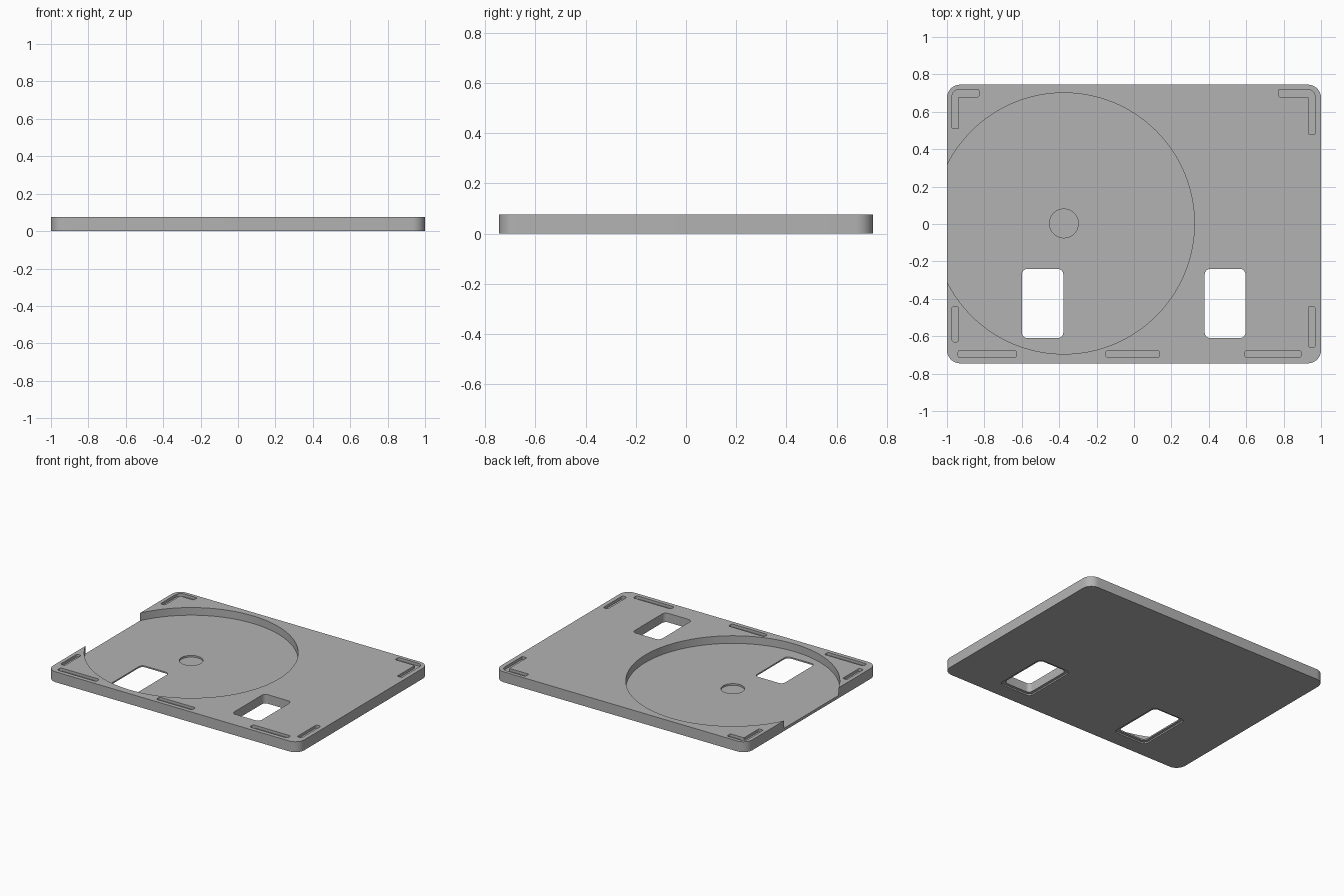
import bpy, bmesh

if "Cube" in bpy.data.objects:
    bpy.data.objects.remove(bpy.data.objects["Cube"], do_unlink=True)

HALF_Y = 0.745
TOP = 0.075
FLOOR = 0.02
DISC = (-0.375, 0.003)

grey = bpy.data.materials.new("plain grey")
grey.use_nodes = True
colour = (0.45, 0.45, 0.45, 1)
grey.diffuse_color = colour
grey.node_tree.nodes["Principled BSDF"].inputs["Base Color"].default_value = colour


def make_object(name, bm):
    bmesh.ops.recalc_face_normals(bm, faces=bm.faces)
    mesh = bpy.data.meshes.new(name)
    bm.to_mesh(mesh)
    bm.free()
    mesh.materials.append(grey)
    obj = bpy.data.objects.new(name, mesh)
    bpy.context.collection.objects.link(obj)
    return obj


def prism(name, outline, z0, z1, radii):
    """Extruded outline whose upright edges are rounded, one radius per corner."""
    bm = bmesh.new()
    base = bm.faces.new([bm.verts.new((x, y, z0)) for x, y in outline])
    lifted = bmesh.ops.extrude_face_region(bm, geom=[base])["geom"]
    bmesh.ops.translate(bm, vec=(0, 0, z1 - z0),
                        verts=[v for v in lifted if isinstance(v, bmesh.types.BMVert)])
    upright = [e for e in bm.edges if abs(e.verts[0].co.z - e.verts[1].co.z) > 1e-5]
    groups = {}
    for e in upright:
        p = e.verts[0].co
        corner = min(range(len(outline)),
                     key=lambda i: abs(outline[i][0] - p.x) + abs(outline[i][1] - p.y))
        groups.setdefault(radii[corner], []).append(e)
    for radius, edges in groups.items():
        bmesh.ops.bevel(bm, geom=edges, offset=radius, offset_type='OFFSET',
                        segments=8, profile=0.5, affect='EDGES')
    return make_object(name, bm)


def block(name, x0, x1, y0, y1, z0, z1, radius):
    return prism(name, [(x0, y0), (x1, y0), (x1, y1), (x0, y1)], z0, z1, [radius] * 4)


def disc(name, radius, z0, z1, sides):
    bm = bmesh.new()
    bmesh.ops.create_cone(bm, cap_ends=True, segments=sides, radius1=radius,
                          radius2=radius, depth=z1 - z0)
    bmesh.ops.translate(bm, verts=bm.verts, vec=(*DISC, (z0 + z1) / 2))
    return make_object(name, bm)


# Rounded base plate
plate = block("tray_plate", -1, 1, -HALF_Y, HALF_Y, 0, TOP, 0.07)

# Round disc well, open at one side, with a shallow hub dimple
cutters = [disc("disc_well", 0.698, FLOOR, 0.2, 128),
           disc("hub_dimple", 0.077, FLOOR - 0.012, 0.15, 48)]

# Two through windows, each with a wider rim on the underside
for x0, x1 in ((-0.6, -0.378), (0.378, 0.596)):
    cutters.append(block("window", x0, x1, -0.61, -0.24, -0.1, 0.2, 0.03))
    cutters.append(block("window_rim", x0 - 0.02, x1 + 0.02, -0.63, -0.22, -0.1, 0.01, 0.03))

# Straight locating slots along the front and sides
SLOT_Z = TOP - 0.02
for x0, x1, y0, y1 in ((-0.94, -0.63, -0.715, -0.675), (-0.15, 0.135, -0.715, -0.675),
                       (0.593, 0.893, -0.715, -0.675), (-0.973, -0.938, -0.63, -0.44),
                       (0.932, 0.968, -0.66, -0.44)):
    cutters.append(block("slot", x0, x1, y0, y1, SLOT_Z, 0.2, 0.012))

# L-shaped slots in the back corners
for side, out, inner, end, low in ((-1, 0.973, 0.938, 0.83, 0.51),
                                   (1, 0.968, 0.932, 0.775, 0.48)):
    shape = [(out, 0.72), (end, 0.72), (end, 0.68), (inner, 0.68), (inner, low), (out, low)]
    cutters.append(prism("corner_slot", [(side * x, y) for x, y in shape], SLOT_Z, 0.2,
                         [0.04, 0.006, 0.006, 0.004, 0.006, 0.006]))

# Carve everything out of the plate, then discard the cutters
for cutter in cutters:
    cutter.hide_render = True
    mod = plate.modifiers.new(cutter.name, 'BOOLEAN')
    mod.operation = 'DIFFERENCE'
    mod.solver = 'EXACT'
    mod.object = cutter
graph = bpy.context.evaluated_depsgraph_get()
carved = bpy.data.meshes.new_from_object(plate.evaluated_get(graph))
plate.modifiers.clear()
plate.data = carved
for cutter in cutters:
    bpy.data.objects.remove(cutter, do_unlink=True)

bpy.ops.object.select_all(action='DESELECT')
plate.select_set(True)
bpy.context.view_layer.objects.active = plate
bpy.ops.object.shade_smooth_by_angle(angle=0.52)
